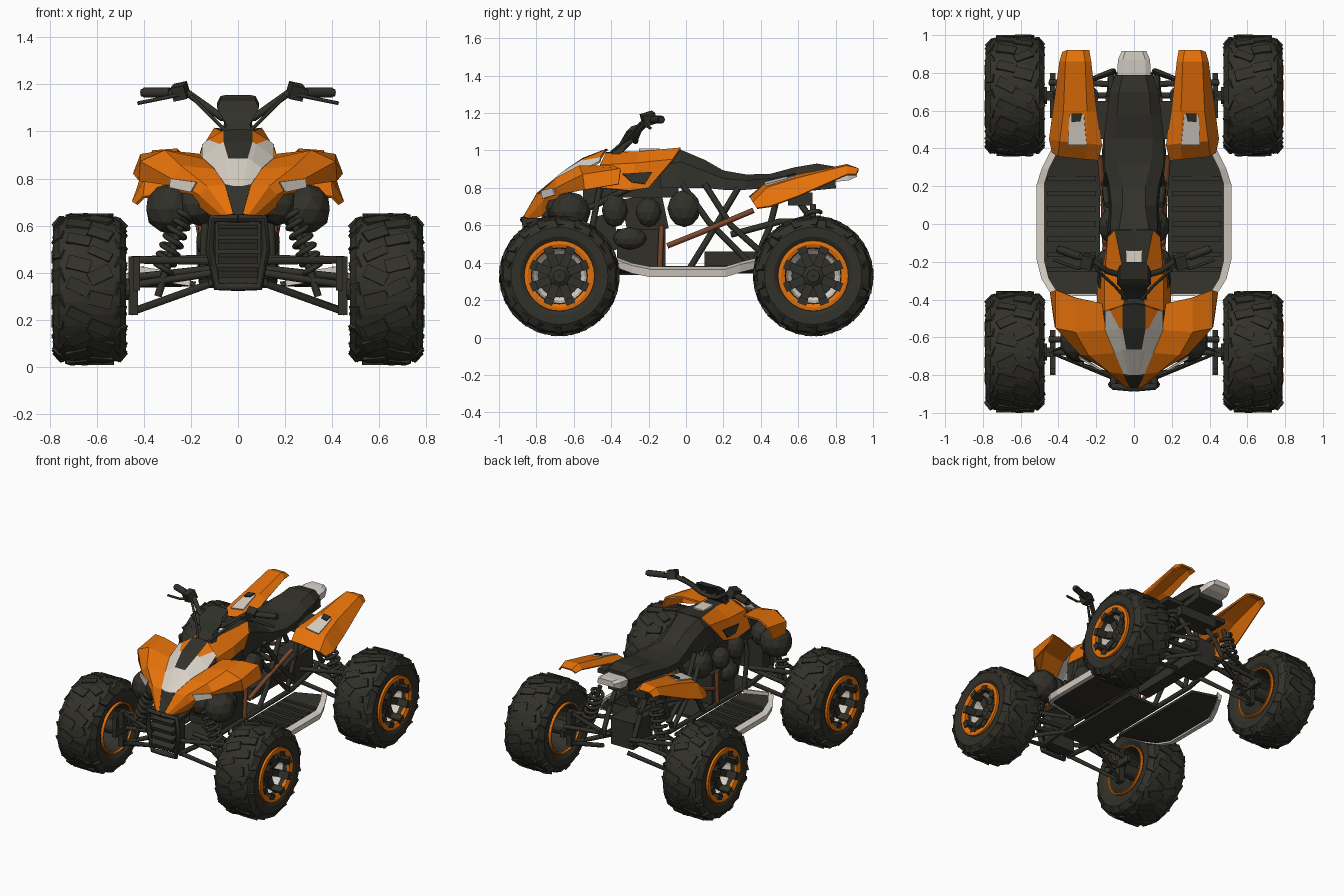
import bpy, bmesh, math, random
from mathutils import Matrix, Vector, Euler
random.seed(4)

def mat(name, rgb):
    m = bpy.data.materials.new(name)
    m.diffuse_color = (*rgb, 1)
    return m
DARK = mat("charcoal", (0.031, 0.030, 0.023))
ORANGE = mat("orange", (0.78, 0.165, 0.003))
LIGHT = mat("light grey", (0.68, 0.63, 0.56))
COPPER = mat("copper brown", (0.2, 0.065, 0.025))

def finish(name, bm, mats, mirror=False, thick=0, smooth=0):
    bmesh.ops.recalc_face_normals(bm, faces=bm.faces)
    me = bpy.data.meshes.new(name)
    bm.to_mesh(me)
    bm.free()
    for m in mats:
        me.materials.append(m)
    ob = bpy.data.objects.new(name, me)
    bpy.context.collection.objects.link(ob)
    if mirror:
        ob.modifiers.new("mirror", 'MIRROR')
    if thick:
        s = ob.modifiers.new("thickness", 'SOLIDIFY')
        s.thickness, s.offset = thick, 0
    if smooth:
        bpy.ops.object.select_all(action='DESELECT')
        bpy.context.view_layer.objects.active = ob
        ob.select_set(True)
        bpy.ops.object.shade_smooth_by_angle(angle=math.radians(smooth))
    return ob

def box(bm, c, s, rot=(0, 0, 0), mi=0, pre=Matrix()):
    M = pre @ Matrix.Translation(c) @ Euler(rot).to_matrix().to_4x4() @ Matrix.Diagonal((*s, 1))
    vs = bmesh.ops.create_cube(bm, size=1, matrix=M)['verts']
    for f in {f for v in vs for f in v.link_faces}:
        f.material_index = mi

def boxes(name, items, m, mirror=False):
    bm = bmesh.new()
    for it in items:
        box(bm, *it)
    return finish(name, bm, [m], mirror)

def lumps(name, items, m, mirror=True):
    """Rounded faceted casings: centre, half sizes."""
    bm = bmesh.new()
    for c, s in items:
        bmesh.ops.create_icosphere(bm, subdivisions=2, radius=1,
                                   matrix=Matrix.Translation(c) @ Matrix.Diagonal((*s, 1)))
    return finish(name, bm, [m], mirror)

def tubes(name, paths, r, m, mirror=True):
    cu = bpy.data.curves.new(name, 'CURVE')
    cu.dimensions, cu.bevel_depth, cu.bevel_resolution, cu.use_fill_caps = '3D', r, 2, True
    for p in paths:
        sp = cu.splines.new('POLY')
        sp.points.add(len(p) - 1)
        for q, c in zip(sp.points, p):
            q.co = (*c, 1)
    ob = bpy.data.objects.new(name, cu)
    bpy.context.collection.objects.link(ob)
    me = bpy.data.meshes.new_from_object(ob.evaluated_get(bpy.context.evaluated_depsgraph_get()))
    bm = bmesh.new()
    bm.from_mesh(me)
    bpy.data.objects.remove(ob)
    bpy.data.meshes.remove(me)
    return finish(name, bm, [m], mirror, smooth=50)

def loft(name, rings, m, mirror=False):
    bm = bmesh.new()
    R = [[bm.verts.new(p) for p in r] for r in rings]
    n = len(R[0])
    for a, b in zip(R, R[1:]):
        for i in range(n):
            bm.faces.new((a[i], a[(i + 1) % n], b[(i + 1) % n], b[i]))
    bm.faces.new(R[0])
    bm.faces.new(R[-1])
    return finish(name, bm, [m], mirror)

def sheet(name, rows, mats, rule=lambda r, c: 0, thick=0.012):
    """Panel from rows of points, mirrored; rule gives the colour by row and column."""
    bm = bmesh.new()
    R = [[bm.verts.new(p) for p in r] for r in rows]
    for i in range(len(R) - 1):
        for j in range(len(R[0]) - 1):
            f = bm.faces.new((R[i][j], R[i][j + 1], R[i + 1][j + 1], R[i + 1][j]))
            f.material_index = rule(i, j)
    return finish(name, bm, mats, True, thick)

def lathe(bm, prof, n, mi, closed=False):
    R = [[bm.verts.new((x, r * math.cos(2 * math.pi * k / n), r * math.sin(2 * math.pi * k / n)))
          for k in range(n)] for x, r in prof]
    for a, b in zip(R, R[1:] + ([R[0]] if closed else [])):
        for k in range(n):
            bm.faces.new((a[k], a[(k + 1) % n], b[(k + 1) % n], b[k])).material_index = mi

# Wheels: tyre, lugs, rim rings, barrel, spokes and hub
def wheel(name, y):
    bm = bmesh.new()
    lathe(bm, [(-.13, .175), (-.152, .21), (-.155, .26), (-.13, .3), (-.06, .316), (.06, .316), (.13, .3),
               (.155, .26), (.152, .21), (.13, .175)], 36, 0, True)
    for k in range(18):
        for dx, z, tilt, da, sx in ((-.045, .311, 0, 0, .1), (.045, .311, 0, .5, .1),
                                    (-.128, .285, -.8, .5, .05), (.128, .285, .8, 0, .05)):
            R = Matrix.Rotation((k + da + random.uniform(-.1, .1)) * math.pi / 9, 4, 'X')
            box(bm, (dx, 0, z), (sx, .05 + random.uniform(-.01, .012), .02),
                (0, tilt, random.choice((-.45, .45, .25))), 0, R)
    lathe(bm, [(.125, .19), (.155, .188), (.158, .17), (.15, .15), (.12, .15)], 32, 1, True)
    lathe(bm, [(-.125, .178), (-.15, .176), (-.15, .167), (-.12, .165)], 32, 1, True)
    lathe(bm, [(.14, .152), (.1, .146)], 24, 0)
    lathe(bm, [(.1, .146), (.05, .135), (.03, .115)], 24, 2)
    lathe(bm, [(-.14, .165), (.02, .13), (.03, .05), (.03, .005)], 24, 0)
    lathe(bm, [(.02, .065), (.085, .058), (.1, .035), (.1, .004)], 8, 0)
    for k in range(8):
        R = Matrix.Rotation((k + .5) * math.pi / 4, 4, 'X')
        box(bm, (.07, 0, .095), (.03, .045, .1), (0, 0, 0), 0, R)
        box(bm, (.12, 0, .147), (.084, .05, .036), (0, 0, 0), 0, R)
    lathe(bm, [(-.17, .045), (0, .05)], 12, 0)
    bmesh.ops.translate(bm, verts=bm.verts, vec=(.63, 0, 0))
    finish(name, bm, [DARK, ORANGE, LIGHT], True).location = (0, y, .33)
wheel("front_wheels", -.677)
wheel("rear_wheels", .68)

# Front fenders with nose, headlights and dark housings
sheet("front_fenders", [
    [(.02, -.862, .65), (.04, -.86, .64), (.06, -.845, .64), (.06, -.83, .63)],
    [(.055, -.79, .77), (.13, -.78, .765), (.16, -.76, .73), (.12, -.77, .65)],
    [(.10, -.68, .835), (.24, -.69, .85), (.28, -.69, .80), (.27, -.66, .77)],
    [(.15, -.56, .88), (.31, -.57, .915), (.41, -.55, .87), (.415, -.54, .79)],
    [(.17, -.42, .90), (.31, -.39, .915), (.41, -.35, .90), (.44, -.36, .82)]], [ORANGE])
sheet("nose_panel", [
    [(0, -.42, 1.005), (.06, -.43, 1.0), (.125, -.455, .96), (.15, -.46, .94)],
    [(0, -.55, .955), (.06, -.55, .95), (.075, -.55, .942), (.15, -.56, .885)],
    [(0, -.66, .88), (.04, -.66, .88), (.06, -.665, .868), (.10, -.68, .84)],
    [(0, -.795, .765), (.02, -.795, .765), (.03, -.794, .767), (.055, -.79, .772)],
    [(0, -.865, .64), (.01, -.865, .64), (.014, -.864, .643), (.02, -.862, .65)]], [DARK, LIGHT, ORANGE],
    lambda r, c: 2 if (r, c) == (0, 1) else 1 if r == 2 or (c and r < 2) else 0)
sheet("headlights", [[(.175, -.772, .785), (.285, -.712, .80)], [(.2, -.765, .742), (.29, -.70, .762)]], [LIGHT], thick=.009)
lumps("headlight_housings", [((.285, -.62, .67), (.11, .11, .11)), ((.17, -.65, .69), (.09, .1, .09))], DARK)
boxes("nose_core", [((0, -.68, .69), (.17, .2, .12), (.5, 0, 0)), ((0, -.47, .79), (.24, .16, .16))], DARK)

# Tank covers with vents, seat, tail
sheet("tank_cover", [
    [(0, -.43, .985), (.055, -.43, .98), (.15, -.46, .92), (.19, -.46, .80)],
    [(0, -.25, .985), (.055, -.25, .99), (.15, -.27, .93), (.19, -.3, .785)],
    [(0, -.03, 1.0), (.10, -.03, 1.01), (.135, -.07, .95), (.155, -.2, .80)]], [DARK, ORANGE],
    lambda r, c: min(c, 1))
sheet("tank_vents", [[(.183, -.34, .875), (.170, -.18, .885)], [(.192, -.29, .83), (.178, -.22, .82)]], [DARK], thick=.009)
boxes("tank_cap", [((0, -.195, .99), (.085, .11, .04))], LIGHT)
boxes("tank_core", [((0, -.22, .83), (.22, .36, .16))], DARK)
loft("seat", [[(wb, y, zb), (wm, y, zm), (wt, y, zt), (-wt, y, zt), (-wm, y, zm), (-wb, y, zb)]
     for y, wb, wm, wt, zb, zm, zt in (
         (-.14, .14, .12, .06, .80, .92, .965), (-.03, .14, .125, .08, .80, .94, 1.005),
         (.1, .13, .12, .06, .80, .89, .95), (.2, .14, .13, .06, .79, .85, .893),
         (.32, .15, .16, .09, .79, .84, .872), (.45, .15, .16, .1, .80, .85, .875),
         (.58, .13, .145, .09, .82, .87, .91), (.7, .12, .13, .08, .83, .88, .93),
         (.79, .09, .10, .06, .85, .88, .915))], DARK)
loft("tail_light", [[(w, y, a), (w, y, b), (.7 * w, y, b + .015), (-.7 * w, y, b + .015), (-w, y, b), (-w, y, a)]
     for y, w, a, b in ((.77, .09, .83, .875), (.87, .085, .84, .885), (.915, .065, .86, .885))], LIGHT)
boxes("tail_underside", [((0, .62, .81), (.2, .36, .06), (.1, 0, 0)), ((.0, .61, .74), (.3, .13, .07))] +
      [((s * .18, .55, .8), (.14, .2, .03)) for s in (1, -1)], DARK)

# Rear fenders with light inset plates
sheet("rear_fenders", [
    [(.19, .34, .75), (.25, .345, .745), (.40, .36, .72), (.43, .38, .69)],
    [(.17, .42, .80), (.25, .43, .825), (.39, .44, .80), (.445, .45, .70)],
    [(.20, .60, .84), (.25, .60, .867), (.37, .60, .85), (.425, .60, .755)],
    [(.23, .86, .89), (.26, .86, .922), (.36, .86, .915), (.39, .86, .87)],
    [(.24, .92, .885), (.27, .92, .90), (.35, .92, .90), (.375, .91, .87)]], [ORANGE])
sheet("rear_fender_plates", [[(.25, .42, .828), (.35, .42, .814)], [(.26, .52, .853), (.345, .52, .84)],
                             [(.265, .58, .868), (.34, .58, .859)]], [LIGHT], thick=.009)
sheet("rear_fender_slots", [[(.285, .545, .866), (.33, .54, .86)], [(.275, .585, .877), (.33, .585, .87)]], [DARK], thick=.008)

# Footwells, light nerf bars, skid plate
out = [(.42, -.37, .395), (.47, -.29, .365), (.495, -.19, .345), (.495, .21, .345), (.47, .29, .37), (.42, .39, .395)]
sheet("foot_plates", [[(.18, y, .352), (x - .01, y, z)] for x, y, z in out], [DARK], thick=.02)
loft("nerf_bars", [[(x - .02, y, z - .022), (x + .012, y, z - .022), (x + .02, y, z + .02), (x - .02, y, z + .034)]
                   for x, y, z in out], LIGHT, True)
boxes("foot_plate_lips", [((.31, -.375, .385), (.22, .012, .05), (0, -.15, 0))], LIGHT, True)
boxes("foot_treads", [((.33, -.24 + .08 * i, .368), (.26, .025, .02)) for i in range(7)], DARK, True)
boxes("skid_plate", [((0, -.25, .345), (.24, .7, .02))], DARK)

# Engine and drive
boxes("engine_block", [((0, -.24, .47), (.26, .26, .22)), ((0, -.22, .66), (.2, .22, .2), (.2, 0, 0)),
                       ((0, -.42, .56), (.22, .1, .2), (.3, 0, 0)), ((0, .62, .44), (.18, .22, .19)),
                       ((0, .35, .42), (.09, .5, .08))], DARK)
lumps("engine_covers", [((.13, -.38, .68), (.06, .07, .09)), ((.14, -.2, .67), (.06, .07, .08)),
                        ((.12, -.01, .69), (.07, .09, .1)), ((.13, -.3, .53), (.05, .09, .06))], DARK)
tubes("exhaust_pipes", [[(.15, -.14, .37), (.155, -.13, .6)], [(.155, -.1, .49), (.16, .1, .57), (.18, .36, .68)]], .015, COPPER)

# Frame tubes
tubes("frame", [
    [(.11, -.82, .36), (.15, -.5, .36), (.15, .4, .37), (.12, .8, .42)],
    [(.10, -.82, .61), (.13, -.5, .7), (.14, -.3, .8)],
    [(.15, -.45, .36), (.14, -.5, .6), (.12, -.45, .85)],
    [(.12, -.05, .86), (.15, .12, .62), (.15, .36, .38)],
    [(.14, .28, .80), (.16, .1, .5), (.15, .02, .37)],
    [(.14, .1, .82), (.16, .24, .6), (.15, .42, .44)],
    [(.14, .36, .38), (.14, .45, .6), (.14, .5, .8)],
    [(.12, .78, .42), (.12, .68, .62), (.12, .55, .8)],
    [(.15, .24, .55), (.14, .5, .62), (.12, .72, .62)]], .017, DARK)

# Suspension: arms, springs, knuckles, axles, tie rods
for tag, c in (("front", -.68), ("rear", .68)):
    tubes(tag + "_arms", [
        [(.11, c - .13, .45), (.45, c, .455), (.11, c + .13, .46)],
        [(.10, c - .13, .36), (.45, c, .235), (.10, c + .13, .36)],
        [(.28, c - .07, .455), (.28, c + .07, .455)],
        [(.1, c, .4), (.5, c, .34)], [(.08, c + .06, .42), (.45, c + .07, .38)],
        [(.34, c, .3), (.21, c, .71)]], .016, DARK)
    a, b = Vector((.325, c, .4)), Vector((.225, c, .67))
    v = Vector((0, 1, 0))
    w = (b - a).normalized().cross(v)
    tubes(tag + "_springs", [[a.lerp(b, i / 84) + .04 * (math.cos(i * math.pi / 6) * v + math.sin(i * math.pi / 6) * w)
                              for i in range(85)]], .012, DARK)
    boxes(tag + "_knuckles", [((.445, c, .345), (.04, .05, .25)), ((.43, c, .35), (.03, .24, .05)),
                              ((.43, c - .1, .42), (.03, .03, .1))], DARK, True)

# Front bumper with grille bars
tubes("bumper", [[(0, -.87, .63), (.11, -.86, .63), (.12, -.85, .5), (.09, -.84, .34), (0, -.84, .34)],
                 [(.11, -.86, .62), (.10, -.7, .62)]], .018, DARK)
boxes("bumper_grille", [((0, -.78, .49), (.19, .08, .28))] +
      [((0, -.845, z), (.17, .05, .03), (.3, 0, 0)) for z in (.40, .46, .52, .58)], DARK)

# Handlebars, grips, levers, instrument pod
tubes("handlebar", [[(0, -.27, 1.05), (.07, -.27, 1.06), (.14, -.25, 1.11), (.21, -.2, 1.16), (.41, -.13, 1.165)],
                    [(.05, -.38, .97), (.04, -.27, 1.08)]], .016, DARK)
tubes("grips", [[(.29, -.172, 1.165), (.4, -.133, 1.165)]], .022, DARK)
tubes("levers", [[(.23, -.22, 1.16), (.3, -.235, 1.145), (.425, -.19, 1.12)],
                 [(.04, -.4, .99), (.1, -.33, 1.05), (.2, -.24, 1.15)]], .008, DARK)
boxes("control_clamps", [((.245, -.2, 1.17), (.06, .07, .06), (.3, .2, .3))], DARK, True)
loft("instrument_pod", [[(w, y - .03, z), (w, y + .04, z + .02), (-w, y + .04, z + .02), (-w, y - .03, z)]
     for w, y, z in ((.075, -.4, .95), (.05, -.33, 1.03), (.09, -.29, 1.1), (.075, -.26, 1.13), (.05, -.24, 1.135))], DARK)
